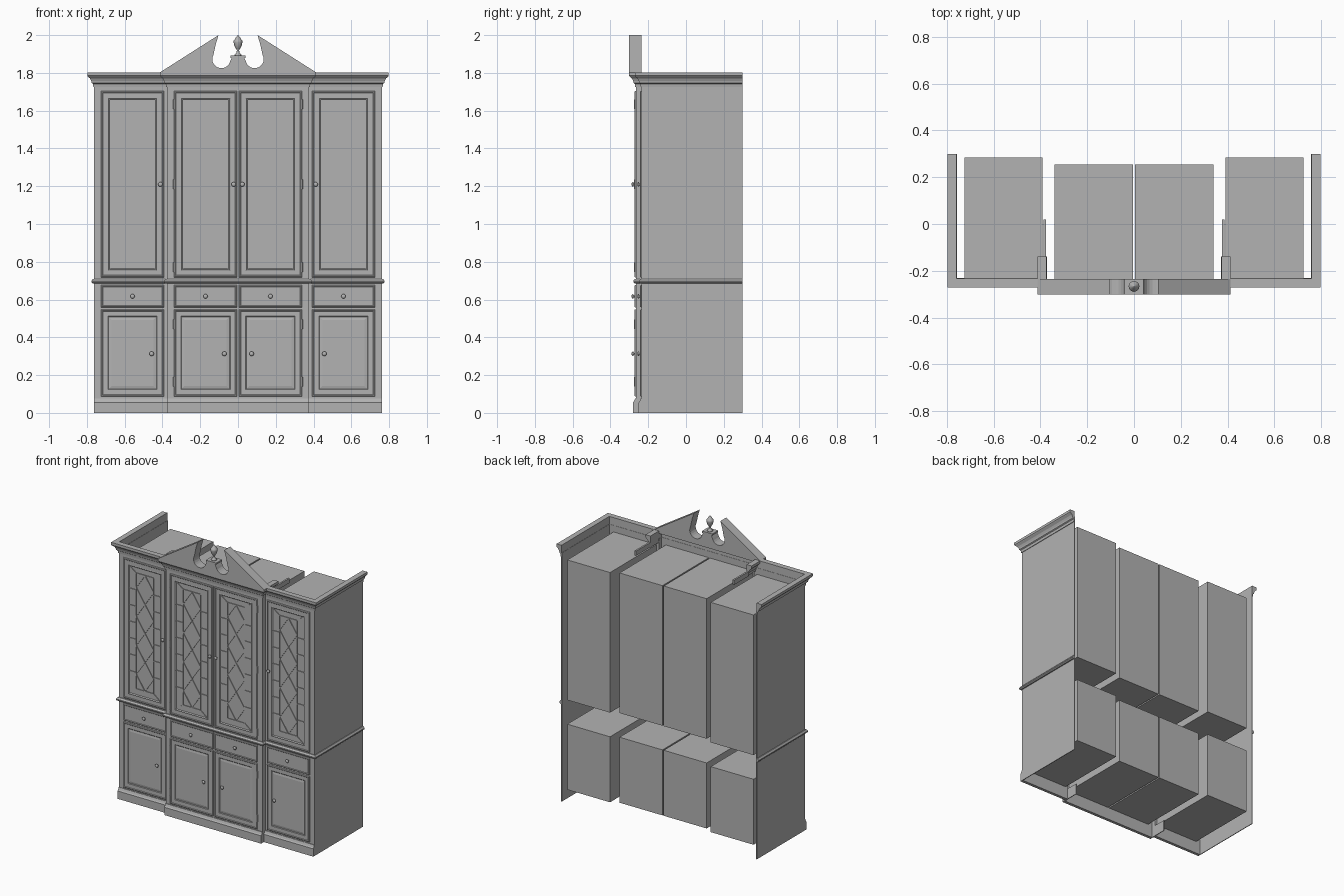
import bpy, bmesh, math
from mathutils import Matrix

if "Cube" in bpy.data.objects:
    bpy.data.objects.remove(bpy.data.objects["Cube"])

GREY = (0.45, 0.45, 0.45, 1)
paint = bpy.data.materials.new("plain grey")
paint.diffuse_color = GREY
paint.use_nodes = True
paint.node_tree.nodes["Principled BSDF"].inputs["Base Color"].default_value = GREY

WING_Y, MID_Y, BACK_Y = -0.235, -0.265, 0.30
SIDE_X, MID_X = 0.762, 0.377


def finish(name, bm, smooth=False):
    bmesh.ops.recalc_face_normals(bm, faces=bm.faces)
    mesh = bpy.data.meshes.new(name)
    bm.to_mesh(mesh)
    bm.free()
    mesh.materials.append(paint)
    for p in mesh.polygons:
        p.use_smooth = smooth
    obj = bpy.data.objects.new(name, mesh)
    bpy.context.scene.collection.objects.link(obj)
    return obj


def box(bm, x0, x1, y0, y1, z0, z1):
    m = Matrix.Translation(((x0 + x1) / 2, (y0 + y1) / 2, (z0 + z1) / 2))
    m = m @ Matrix.Diagonal((abs(x1 - x0), y1 - y0, z1 - z0, 1))
    bmesh.ops.create_cube(bm, size=1, matrix=m)


def loft(bm, rings, cap=True):
    """Join equal closed rings of points into a skin."""
    rows = [[bm.verts.new(p) for p in r] for r in rings]
    n = len(rows[0])
    for a, b in zip(rows, rows[1:]):
        for i in range(n):
            j = (i + 1) % n
            bm.faces.new((a[i], a[j], b[j], b[i]))
    if cap:
        bm.faces.new(rows[0])
        bm.faces.new(rows[-1])


def sweep(name, profile, path):
    """Run a (outward, height) profile along (x, y, outward x, outward y)."""
    bm = bmesh.new()
    loft(bm, [[(x + nx * d, y + ny * d, z) for d, z in profile]
              for x, y, nx, ny in path])
    return finish(name, bm)


def breakfront_path(nx):
    half = [(SIDE_X, WING_Y), (MID_X, WING_Y), (MID_X, MID_Y)]
    left = [(-x, y, -nx, -1) for x, y in half]
    return left + [(x, y, nx, -1) for x, y in reversed(half)]


def panel(bm, x0, x1, z0, z1, y, steps):
    """Stepped rectangular front; steps are (inset, forward)."""
    loft(bm, [[(x0 + i, y - f, z0 + i), (x1 - i, y - f, z0 + i),
               (x1 - i, y - f, z1 - i), (x0 + i, y - f, z1 - i)]
              for i, f in steps])


def bar(bm, xa, za, xb, zb, y, w=0.005):
    dx, dz = xb - xa, zb - za
    m = Matrix.Translation(((xa + xb) / 2, y, (za + zb) / 2))
    m = m @ Matrix.Rotation(-math.atan2(dz, dx), 4, 'Y')
    m = m @ Matrix.Diagonal((math.hypot(dx, dz), 0.006, w, 1))
    bmesh.ops.create_cube(bm, size=1, matrix=m)


def lathe(bm, profile, matrix, n=16):
    new = bmesh.new()
    loft(new, [[(r * math.cos(2 * math.pi * k / n), r * math.sin(2 * math.pi * k / n), h)
                for k in range(n)] for r, h in profile])
    new.transform(matrix)
    tmp = bpy.data.meshes.new("turning")
    new.to_mesh(tmp)
    new.free()
    bm.from_mesh(tmp)
    bpy.data.meshes.remove(tmp)


# Thin carcass: sides and stepped front
around = [(-SIDE_X, BACK_Y, -1, 0)] + breakfront_path(1) + [(SIDE_X, BACK_Y, 1, 0)]
sweep("carcass", [(-0.005, 0), (0, 0), (0, 1.75), (-0.005, 1.75)], around)

# Plinth, waist and crown mouldings
sweep("plinth", [(-0.004, 0), (0.016, 0), (0.016, 0.055), (0.01, 0.062),
                 (0.004, 0.077), (-0.004, 0.077)], breakfront_path(0))
sweep("waist_moulding", [(-0.004, 0.686), (0.008, 0.686), (0.014, 0.692), (0.014, 0.699),
                         (0.006, 0.71), (-0.004, 0.71)], around)
CROWN = [(-0.004, 1.724), (0.004, 1.724), (0.006, 1.742), (0.013, 1.747), (0.015, 1.757),
         (0.021, 1.77), (0.032, 1.78), (0.036, 1.785), (0.036, 1.803), (-0.002, 1.803)]
sweep("crown_moulding", CROWN, around)

for s, side in ((-1, "right"), (1, "left")):
    sweep(side + "_crown_return", CROWN,
          [(s * MID_X, WING_Y, s, 0), (s * MID_X, -0.14, s, 0)])
    bm = bmesh.new()
    box(bm, s * 0.376, s * 0.388, -0.14, 0.02, 1.724, 1.757)
    box(bm, s * 0.372, s * 0.377, WING_Y, -0.14, 0, 0.077)
    finish(side + "_return_backing", bm)

# Doors, drawers and the compartments behind them
GLASS = [(0, -0.002), (0, 0.005), (0.003, 0.008), (0.008, 0.008), (0.011, 0.005),
         (0.036, 0.005), (0.04, 0.007), (0.046, 0.001)]
DOOR = [(0, -0.002), (0, 0.005), (0.003, 0.008), (0.007, 0.008), (0.01, 0.005),
        (0.036, 0.005), (0.04, 0.002), (0.055, 0.005)]
DRAWER = [(0, -0.002), (0, 0.004), (0.003, 0.008), (0.007, 0.008), (0.01, 0.005)]
KNOB = [(0.005, 0), (0.005, 0.007), (0.011, 0.01), (0.012, 0.014), (0.008, 0.018), (0.002, 0.019)]

for s, side in ((-1, "right"), (1, "left")):
    for part, lo, hi, y, top_knob, low_knob in (
            ("centre", 0.005, 0.339, MID_Y, 0.023, 0.072),
            ("wing", 0.392, 0.725, WING_Y, 0.411, 0.457)):
        name = side + "_" + part
        x0, x1 = sorted((s * lo, s * hi))
        cx = (x0 + x1) / 2

        bm = bmesh.new()
        box(bm, x0, x1, y + 0.003, y + 0.52, 0.718, 1.704)
        finish(name + "_upper_compartment", bm)
        bm = bmesh.new()
        box(bm, x0, x1, y + 0.003, y + 0.52, 0.087, 0.548)
        finish(name + "_lower_compartment", bm)

        bm = bmesh.new()
        panel(bm, x0, x1, 0.718, 1.704, y, GLASS)
        finish(name + "_glazed_door", bm)
        bm = bmesh.new()
        panel(bm, x0, x1, 0.087, 0.548, y, DOOR)
        finish(name + "_lower_door", bm)
        bm = bmesh.new()
        panel(bm, x0, x1, 0.559, 0.676, y, DRAWER)
        finish(name + "_drawer", bm)

        # Glazing bars: inner rectangle, mitres, side ties and diamonds
        bm = bmesh.new()
        yb, w, zlo, zhi = y - 0.003, 0.068, 0.805, 1.62
        edge = 0.122
        for k in (-1, 1):
            bar(bm, cx + k * w, zlo, cx + k * w, zhi, yb)
            for z, corner in ((zlo, 0.762), (zhi, 1.66)):
                bar(bm, cx + k * w, z, cx + k * edge, corner, yb)
            for i in range(6):
                z = 1.50 - i * 0.116
                bar(bm, cx + k * w, z, cx + k * edge, z, yb)
            h = (zhi - zlo) / 8
            for i in range(4):
                zc = zlo + h * (2 * i + 1)
                bar(bm, cx, zc - h, cx + k * w, zc, yb)
                bar(bm, cx, zc + h, cx + k * w, zc, yb)
        for z in (zlo, zhi):
            bar(bm, cx - w, z, cx + w, z, yb)
        finish(name + "_glazing_bars", bm)

        # Knobs
        bm = bmesh.new()
        for kx, kz in ((s * top_knob, 1.21), (s * low_knob, 0.313), (cx, 0.617)):
            lathe(bm, KNOB, Matrix.Translation((kx, y - 0.004, kz)) @ Matrix.Rotation(math.pi / 2, 4, 'X'))
        finish(name + "_knobs", bm, True)

        # Hinges on the outer edge of the centre doors
        if part == "centre":
            bm = bmesh.new()
            for z in (1.635, 1.21, 0.77, 0.47, 0.165):
                lathe(bm, [(0.005, -0.025), (0.005, 0.025)],
                      Matrix.Translation((s * hi, y - 0.004, z)), 8)
            finish(name + "_hinges", bm)

# Broken pediment with scrolled cut-outs
half = [(-0.413, 1.785), (-0.413, 1.803), (-0.103, 2.0), (-0.117, 1.955)]
for k in range(13):
    a = math.radians(150 + k * 195 / 12)
    half.append((-0.088 + 0.048 * math.cos(a), 1.873 + 0.048 * math.sin(a)))
half.append((-0.032, 1.88))
outline = half + [(-x, z) for x, z in reversed(half)]
bm = bmesh.new()
loft(bm, [[(x, y, z) for x, z in outline] for y in (-0.301, -0.235)])
finish("pediment", bm)

# Finial stand and turned urn
bm = bmesh.new()
box(bm, -0.04, 0.04, -0.301, -0.235, 1.88, 1.892)
finish("finial_stand", bm)
bm = bmesh.new()
URN = [(0.018, 1.89), (0.018, 1.897), (0.009, 1.904), (0.006, 1.92), (0.011, 1.928),
       (0.019, 1.942), (0.023, 1.962), (0.023, 1.971), (0.016, 1.977), (0.012, 1.988),
       (0.005, 1.994), (0.002, 2.0)]
lathe(bm, URN, Matrix.Translation((0, -0.267, 0)), 20)
finish("finial_urn", bm, True)
